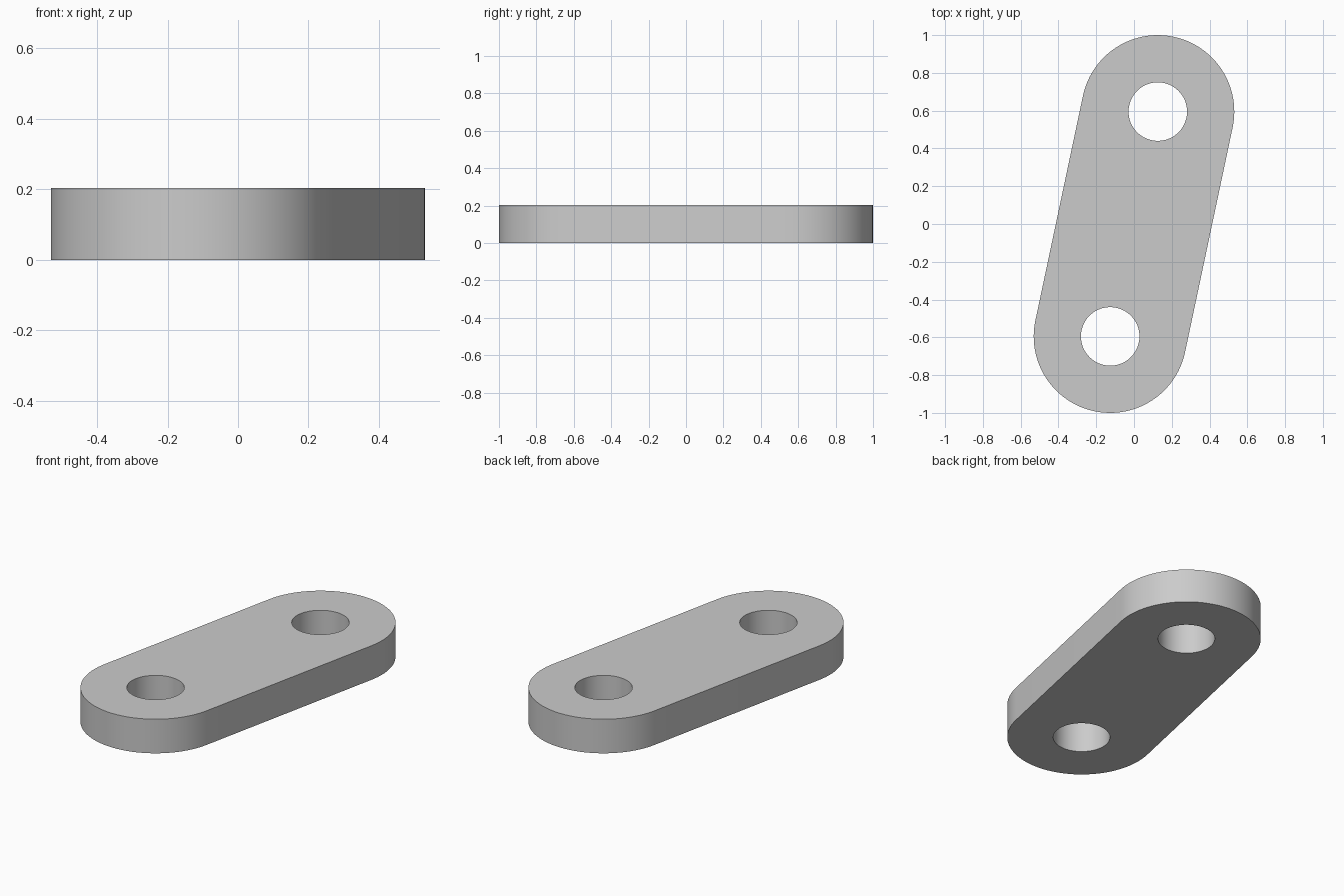
import bpy
import bmesh
import math
from mathutils import Vector

default_cube = bpy.data.objects.get("Cube")
if default_cube:
    bpy.data.objects.remove(default_cube, do_unlink=True)

END = Vector((0.126, 0.595))    # centre of the back hole; the front one is opposite
OUTER_RADIUS = 0.405
HOLE_RADIUS = 0.155
THICKNESS = 0.203
STEPS = 48


def arc(centre, radius, start, sweep, steps):
    """Points along an arc, both ends included."""
    return [centre + radius * Vector((math.cos(a), math.sin(a)))
            for a in (start + sweep * i / steps for i in range(steps + 1))]


def add_loop(curve, points):
    spline = curve.splines.new('POLY')
    spline.points.add(len(points) - 1)
    for point, p in zip(spline.points, points):
        point.co = (p.x, p.y, 0, 1)
    spline.use_cyclic_u = True


# Filled profile: rounded outline with two round holes
profile = bpy.data.curves.new("link_plate", 'CURVE')
profile.dimensions = '2D'
profile.fill_mode = 'BOTH'
profile.extrude = THICKNESS / 2

axis = math.atan2(END.y, END.x)
outline = []
for centre, heading in ((END, axis), (-END, axis + math.pi)):
    outline += arc(centre, OUTER_RADIUS, heading - math.pi / 2, math.pi, STEPS)
add_loop(profile, outline)
for centre in (END, -END):
    add_loop(profile, arc(centre, HOLE_RADIUS, 0, 2 * math.pi, STEPS)[:-1])

plate = bpy.data.objects.new("link_plate", profile)
bpy.context.collection.objects.link(plate)

# Turn the profile into a clean solid standing on the ground
bpy.ops.object.select_all(action='DESELECT')
plate.select_set(True)
bpy.context.view_layer.objects.active = plate
bpy.ops.object.convert(target='MESH')
plate = bpy.context.object
bm = bmesh.new()
bm.from_mesh(plate.data)
bmesh.ops.remove_doubles(bm, verts=bm.verts, dist=0.0001)
bmesh.ops.translate(bm, verts=bm.verts, vec=(0, 0, THICKNESS / 2))
bmesh.ops.recalc_face_normals(bm, faces=bm.faces)
bm.to_mesh(plate.data)
bm.free()
bpy.ops.object.shade_smooth_by_angle(angle=math.radians(30))

# Plain grey
grey = bpy.data.materials.new("light_grey")
grey.use_nodes = True
colour = (0.6, 0.6, 0.6, 1)
grey.diffuse_color = colour
grey.node_tree.nodes["Principled BSDF"].inputs["Base Color"].default_value = colour
plate.data.materials.clear()
plate.data.materials.append(grey)
